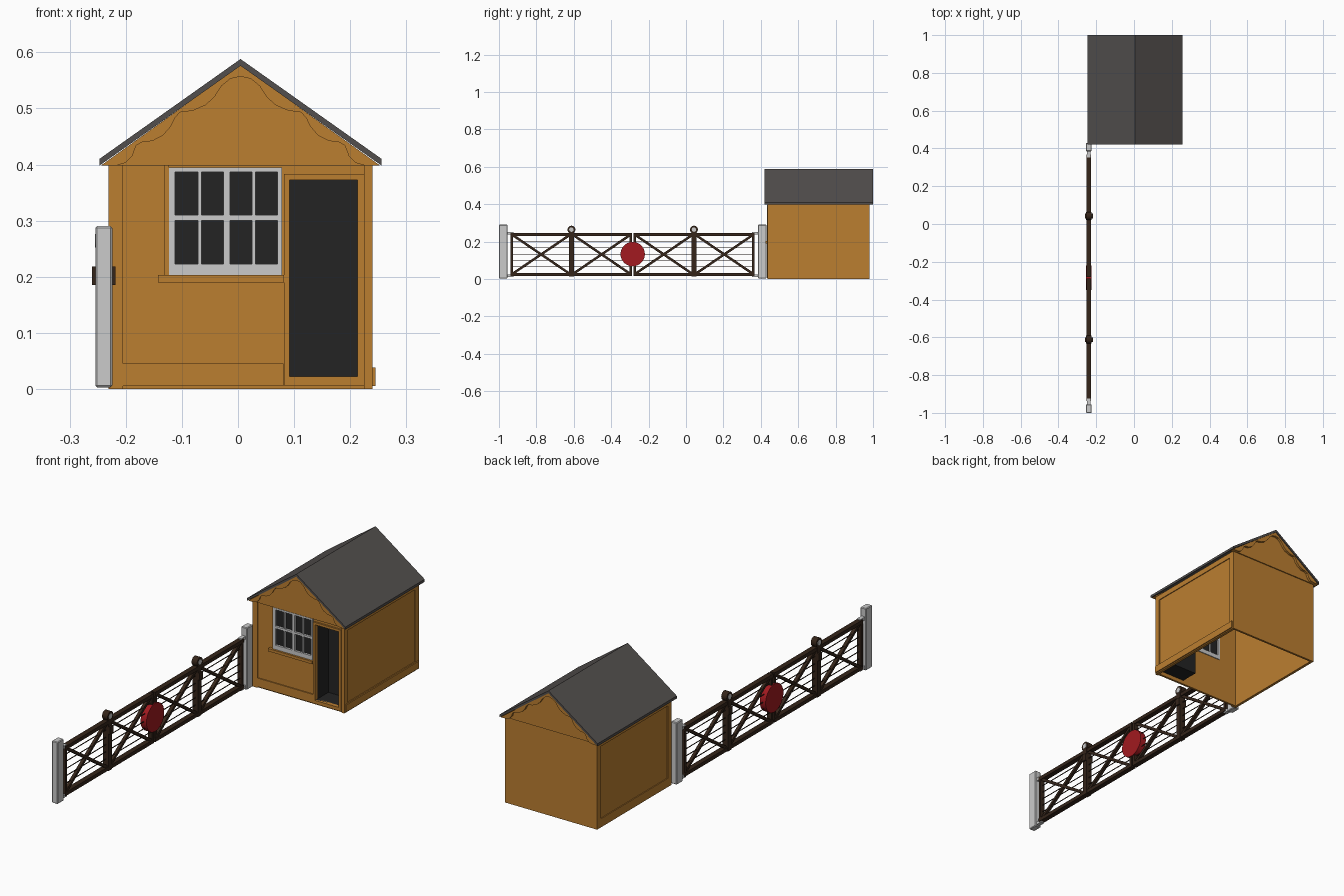
import bpy, bmesh, math
from mathutils import Matrix, Vector

if "Cube" in bpy.data.objects:
    bpy.data.objects.remove(bpy.data.objects["Cube"])


def material(name, rgb):
    m = bpy.data.materials.new(name)
    m.diffuse_color = (*rgb, 1)
    m.use_nodes = True
    m.node_tree.nodes["Principled BSDF"].inputs["Base Color"].default_value = m.diffuse_color
    return m


ORANGE = material("ochre_paint", (0.50, 0.21, 0.03))
SLATE = material("slate", (0.085, 0.078, 0.075))
TIMBER = material("dark_timber", (0.035, 0.018, 0.010))
RED = material("red_paint", (0.36, 0.01, 0.014))
BLACK = material("dark_opening", (0.017, 0.017, 0.017))


def finish(name, bm, mat=None, smooth=False):
    bmesh.ops.recalc_face_normals(bm, faces=bm.faces)
    me = bpy.data.meshes.new(name)
    bm.to_mesh(me)
    bm.free()
    if smooth:
        me.shade_smooth()
        me.set_sharp_from_angle(angle=math.radians(35))
    ob = bpy.data.objects.new(name, me)
    bpy.context.collection.objects.link(ob)
    if mat:
        me.materials.append(mat)
    return ob


def box(name, x, y, z, mat=None, bevel=0, tilt=0):
    """Box from (min, max) ranges, optionally tilted about x."""
    bm = bmesh.new()
    bmesh.ops.create_cube(bm, size=1)
    for v in bm.verts:
        v.co = Vector(c * abs(r[1] - r[0]) for c, r in zip(v.co, (x, y, z)))
    if bevel:
        bmesh.ops.bevel(bm, geom=bm.edges[:], offset=bevel, segments=1, affect='EDGES')
    centre = Vector(sum(r) / 2 for r in (x, y, z))
    bm.transform(Matrix.Translation(centre) @ Matrix.Rotation(tilt, 4, 'X'))
    return finish(name, bm, mat)


def disc(name, x, y, z, r, mat=None, sides=32):
    """Cylinder lying along x."""
    bm = bmesh.new()
    bmesh.ops.create_cone(bm, cap_ends=True, segments=sides, radius1=r, radius2=r, depth=x[1] - x[0])
    bm.transform(Matrix.Translation((sum(x) / 2, y, z)) @ Matrix.Rotation(math.pi / 2, 4, 'Y'))
    return finish(name, bm, mat, True)


def prism(name, pts, y, mat):
    """x-z outline extruded along y."""
    bm = bmesh.new()
    f = bm.faces.new([bm.verts.new((px, y[0], pz)) for px, pz in pts])
    ext = bmesh.ops.extrude_face_region(bm, geom=[f])["geom"]
    for v in ext:
        if isinstance(v, bmesh.types.BMVert):
            v.co.y = y[1]
    return finish(name, bm, mat)


def lattice(name, us, zs, holes, depth, mat=None, side=False):
    """Upright slab divided at us and zs, with the cells in holes left open."""
    bm = bmesh.new()
    grid = [[bm.verts.new((u, depth[0], z)) for z in zs] for u in us]
    for i in range(len(us) - 1):
        for j in range(len(zs) - 1):
            if (i, j) not in holes:
                bm.faces.new((grid[i][j], grid[i + 1][j], grid[i + 1][j + 1], grid[i][j + 1]))
    ext = bmesh.ops.extrude_face_region(bm, geom=bm.faces[:])["geom"]
    for v in ext:
        if isinstance(v, bmesh.types.BMVert):
            v.co.y = depth[1]
    if side:
        for v in bm.verts:
            v.co.x, v.co.y = v.co.y, v.co.x
    return finish(name, bm, mat)


# ---- Hut walls: open underneath, with window and door openings in front
CX = 0.0045
lattice("front_wall", [-0.226, -0.118, 0.074, 0.092, 0.213, 0.236],
        [0, 0.022, 0.208, 0.372, 0.39, 0.40],
        {(1, 2), (1, 3), (3, 1), (3, 2)}, (0.440, 0.450), ORANGE)
box("back_wall", (-0.23, 0.24), (0.970, 0.98), (0, 0.40), ORANGE)
for s, label in ((-1, "left"), (1, "right")):
    xs = [CX + s * d for d in (0.223, 0.2315, 0.2355)]
    box(label + "_wall", (min(xs[:2]), max(xs[:2])), (0.440, 0.975), (0, 0.40), ORANGE)
    lattice(label + "_wall_frame", [0.437, 0.462, 0.953, 0.98], [0, 0.04, 0.375, 0.40],
            {(1, 1)}, xs[1:], ORANGE, side=True)
box("right_skirting", (0.238, 0.245), (0.44, 0.975), (0.005, 0.038), ORANGE)

# Front trim boards
for name, x, z in (("left_corner_board", (-0.23, -0.205), (0, 0.398)),
                   ("right_corner_board", (0.225, 0.24), (0, 0.398)),
                   ("base_board", (-0.205, 0.081), (0.005, 0.045)),
                   ("window_side_board", (-0.131, -0.123), (0.203, 0.398))):
    box(name, x, (0.435, 0.442), z, ORANGE)
lattice("door_frame", [0.082, 0.092, 0.213, 0.225], [0.006, 0.022, 0.372, 0.383],
        {(1, 1)}, (0.432, 0.443), ORANGE)
box("window_sill", (-0.143, 0.082), (0.424, 0.442), (0.190, 0.203), ORANGE)

# Window: glazing bars and dark glass
lattice("window_frame",
        [-0.123, -0.112, -0.071, -0.065, -0.026, -0.014, 0.025, 0.031, 0.070, 0.078],
        [0.203, 0.223, 0.300, 0.310, 0.387, 0.395],
        {(i, j) for i in (1, 3, 5, 7) for j in (1, 3)}, (0.433, 0.454))
box("window_glass", (-0.117, 0.073), (0.443, 0.446), (0.21, 0.39), BLACK)

# Dark recess behind the doorway
for name, x, y, z in (("back", (0.088, 0.217), (0.53, 0.534), (0.018, 0.376)),
                      ("left", (0.088, 0.092), (0.449, 0.53), (0.018, 0.376)),
                      ("right", (0.213, 0.217), (0.449, 0.53), (0.018, 0.376)),
                      ("floor", (0.092, 0.213), (0.441, 0.53), (0.018, 0.022)),
                      ("top", (0.092, 0.213), (0.449, 0.53), (0.372, 0.376))):
    box("door_recess_" + name, x, y, z, BLACK)

# ---- Gables with scalloped bargeboards
EAVE, PEAK = (0.249, 0.398), 0.577
scallop = [(0.222, 0.398), (0.205, 0.403), (0.193, 0.415), (0.186, 0.434), (0.175, 0.440),
           (0.157, 0.442), (0.138, 0.452), (0.124, 0.468), (0.117, 0.483), (0.108, 0.493),
           (0.085, 0.496), (0.062, 0.506), (0.046, 0.521), (0.034, 0.540), (0.018, 0.553)]
inner = ([(CX - x, z) for x, z in scallop] + [(CX, 0.557)]
         + [(CX + x, z) for x, z in reversed(scallop)])
apex = [(CX + EAVE[0], EAVE[1]), (CX, PEAK), (CX - EAVE[0], EAVE[1])]
for label, gy, by in (("front", (0.429, 0.445), (0.423, 0.429)),
                      ("back", (0.972, 0.985), (0.985, 0.996))):
    prism(label + "_gable", apex, gy, ORANGE)
    prism(label + "_bargeboard", inner + apex, by, ORANGE)

# ---- Pitched roof
for s, label in ((-1, "left"), (1, "right")):
    prism(label + "_roof_slope", [(CX, 0.576), (CX + s * 0.2515, 0.398),
                                  (CX + s * 0.2515, 0.410), (CX, 0.588)], (0.42, 1.0), SLATE)

# ---- Crossing gates: two leaves mirrored about the meeting line
GX, GY = -0.239, -0.285


def gate_box(name, half, d, z, mat=TIMBER, bevel=0):
    return box(name, (GX - half, GX + half), (GY + s * d[0], GY + s * d[1]), z, mat, bevel)


def gate_beam(name, a, b, half, width, mat=TIMBER):
    """Bar between two (distance from meeting line, height) points."""
    length = math.hypot(b[0] - a[0], b[1] - a[1])
    y, z = GY + s * (a[0] + b[0]) / 2, (a[1] + b[1]) / 2
    tilt = s * math.atan2(b[1] - a[1], b[0] - a[0])
    return box(name, (GX - half, GX + half), (y - length / 2, y + length / 2),
               (z - width / 2, z + width / 2), mat, tilt=tilt)


for s, label in ((-1, "near"), (1, "far")):
    gate_box(label + "_gate_post", 0.015, (0.670, 0.715), (0.003, 0.290), None, 0.003)
    for z in (0.010, 0.237):
        gate_box(label + "_hinge", 0.009, (0.638, 0.675), (z, z + 0.014), None)
    gate_box(label + "_hinge_stile", 0.011, (0.639, 0.652), (0.016, 0.247))
    gate_box(label + "_meeting_stile", 0.011, (0.004, 0.017), (0.016, 0.247))
    gate_box(label + "_top_rail", 0.012, (0.004, 0.652), (0.229, 0.246))
    gate_box(label + "_bottom_rail", 0.012, (0.004, 0.652), (0.016, 0.033))
    gate_box(label + "_middle_post", 0.014, (0.315, 0.340), (0.014, 0.256))
    gate_box(label + "_post_block", 0.021, (0.315, 0.340), (0.185, 0.218))
    # Cross bracing
    for d0, d1 in ((0.014, 0.318), (0.337, 0.642)):
        gate_beam(label + "_brace_up", (d0, 0.028), (d1, 0.235), 0.008, 0.013)
        gate_beam(label + "_brace_down", (d0, 0.235), (d1, 0.028), 0.007, 0.013)
    # Horizontal wires
    for z in (0.066, 0.100, 0.133, 0.167, 0.201):
        gate_beam(label + "_wire", (0.010, z), (0.645, z), 0.0015, 0.003)
    # Round lamp on the middle post
    ly = GY + s * 0.3275
    disc(label + "_lamp", (GX - 0.014, GX + 0.014), ly, 0.264, 0.021, TIMBER, 24)
    disc(label + "_lamp_lens", (GX - 0.0155, GX + 0.0155), ly, 0.264, 0.012, None, 24)

# Red warning disc where the leaves meet
disc("warning_disc", (GX - 0.015, GX + 0.015), GY, 0.133, 0.065, RED, 40)
